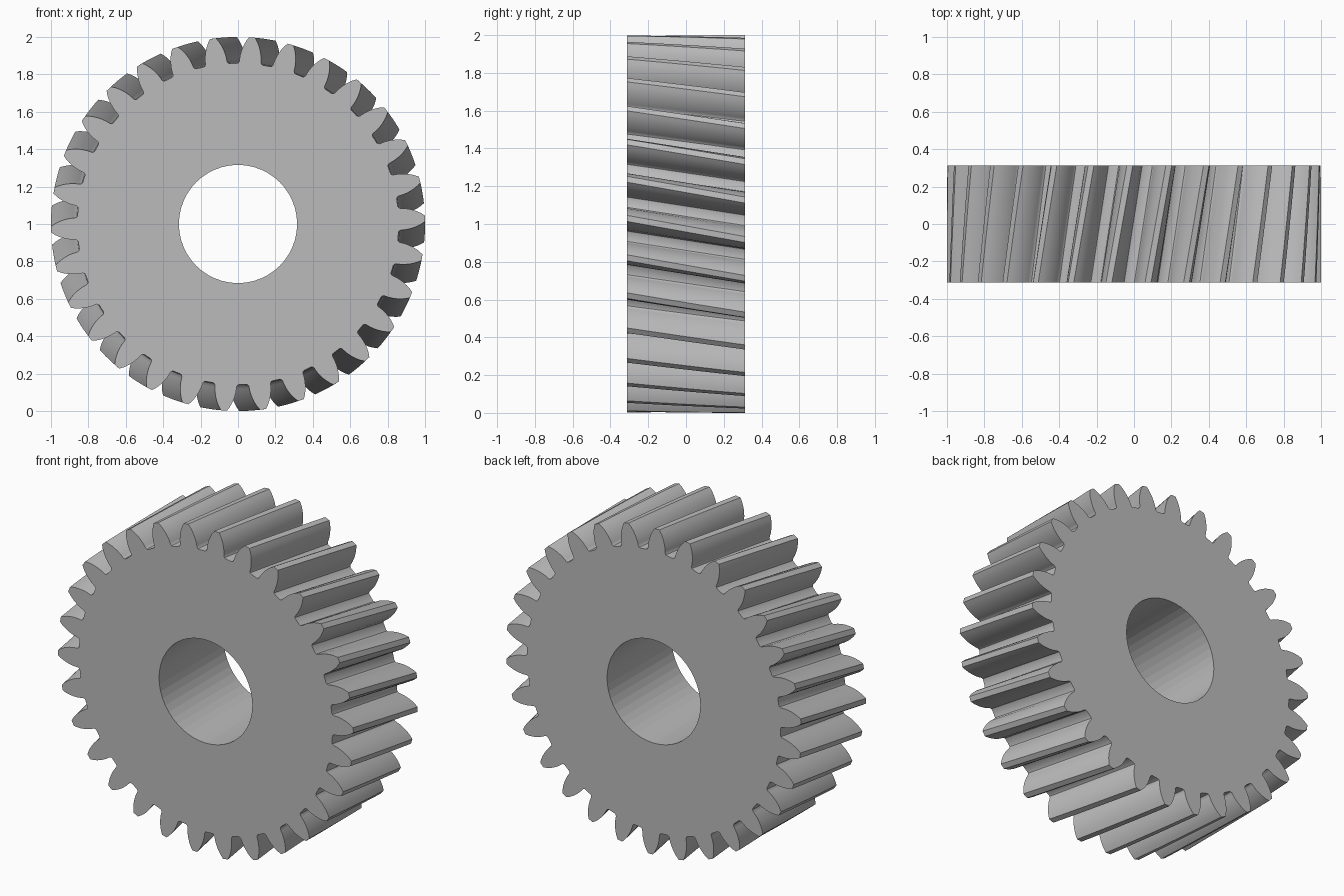
import bpy, bmesh, math

cube = bpy.data.objects.get("Cube")
if cube:
    bpy.data.objects.remove(cube, do_unlink=True)

TEETH = 30
HALF_WIDTH = 0.3125
BORE_RADIUS = 0.316
BORE_SIDES = 48
TWIST = 0.112                 # total helix rotation in radians
START = math.radians(1.7)     # tooth angle on the front face
STEPS = 8
PITCH = 2 * math.pi / TEETH

# Half tooth from root to tip: radius, half angle
HALF_TOOTH = [(0.859, 0.082), (0.862, 0.073), (0.870, 0.067), (0.882, 0.0655),
              (0.900, 0.0625), (0.920, 0.057), (0.940, 0.050), (0.960, 0.041),
              (0.980, 0.030), (1.0, 0.016)]
TOOTH = [(r, -a) for r, a in HALF_TOOTH] + [(r, a) for r, a in reversed(HALF_TOOTH)]


def point(r, angle, y):
    return (r * math.cos(angle), y, 1 + r * math.sin(angle))


def ring_edges(ring):
    return [bm.edges.get((ring[i - 1], ring[i])) or bm.edges.new((ring[i - 1], ring[i]))
            for i in range(len(ring))]


def join(a, b):
    return [bm.faces.new((a[i - 1], a[i], b[i], b[i - 1])) for i in range(len(a))]


bm = bmesh.new()

# Helical toothed rim, lofted from turned profiles
rings = []
for s in range(STEPS + 1):
    t = s / STEPS
    y = HALF_WIDTH * (2 * t - 1)
    rings.append([bm.verts.new(point(r, START + k * PITCH + a - TWIST * t, y))
                  for k in range(TEETH) for r, a in TOOTH])
for a, b in zip(rings, rings[1:]):
    join(a, b)

# Bore wall
bore = [[bm.verts.new(point(BORE_RADIUS, 2 * math.pi * i / BORE_SIDES, y))
         for i in range(BORE_SIDES)] for y in (-HALF_WIDTH, HALF_WIDTH)]
join(*bore)

# Flat end faces with the bore left open
for outer, inner in ((rings[0], bore[0]), (rings[-1], bore[1])):
    bmesh.ops.triangle_fill(bm, use_beauty=True,
                            edges=ring_edges(outer) + ring_edges(inner))
bmesh.ops.recalc_face_normals(bm, faces=bm.faces)

mesh = bpy.data.meshes.new("helical_gear")
bm.to_mesh(mesh)
bm.free()
gear = bpy.data.objects.new("helical_gear", mesh)
bpy.context.collection.objects.link(gear)

# Steel grey
steel = bpy.data.materials.new("steel_grey")
steel.use_nodes = True
colour = (0.5, 0.5, 0.5, 1)
steel.diffuse_color = colour
steel.node_tree.nodes["Principled BSDF"].inputs["Base Color"].default_value = colour
mesh.materials.append(steel)

# Smooth tooth flanks, faceted bore and flat ends
bpy.context.view_layer.objects.active = gear
gear.select_set(True)
bpy.ops.object.shade_smooth_by_angle(angle=math.radians(30))
for face in mesh.polygons:
    c = face.center
    if math.hypot(c.x, c.z - 1) < BORE_RADIUS + 0.01 or abs(face.normal.y) > 0.9:
        face.use_smooth = False
